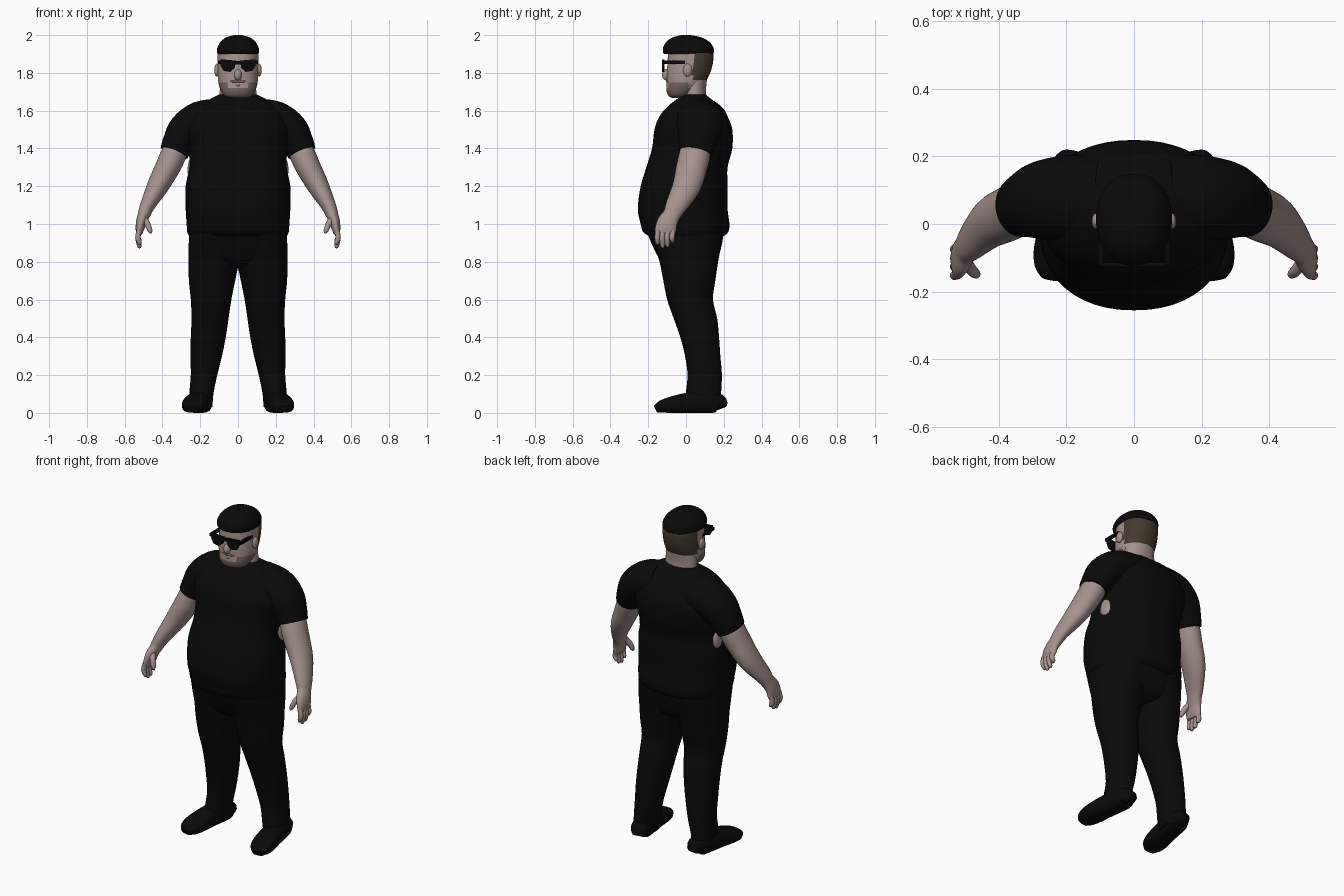
import bpy, bmesh, math
from mathutils import Vector

if "Cube" in bpy.data.objects:
    bpy.data.objects.remove(bpy.data.objects["Cube"])


def material(name, r, g, b):
    m = bpy.data.materials.new(name)
    m.diffuse_color = (r, g, b, 1)
    m.use_nodes = True
    m.node_tree.nodes["Principled BSDF"].inputs["Base Color"].default_value = m.diffuse_color
    return m


BLACK = material("black cloth", .003, .003, .003)
SKIN = material("skin", .38, .285, .27)
BROWN = material("cropped brown hair", .06, .045, .03)
BEARD = material("beard stubble", .18, .13, .122)


def finish(name, bm, mats, rule=None, angle=50):
    """Turn a bmesh into a smooth shaded object, coloured by an optional rule."""
    bmesh.ops.recalc_face_normals(bm, faces=bm.faces)
    if rule:
        for f in bm.faces:
            f.material_index = rule(f.calc_center_median())
    me = bpy.data.meshes.new(name)
    bm.to_mesh(me)
    bm.free()
    for m in mats:
        me.materials.append(m)
    ob = bpy.data.objects.new(name, me)
    bpy.context.collection.objects.link(ob)
    bpy.ops.object.select_all(action='DESELECT')
    ob.select_set(True)
    bpy.context.view_layer.objects.active = ob
    bpy.ops.object.shade_smooth_by_angle(angle=math.radians(angle))
    return ob


def spline(rows, steps):
    """Catmull-Rom interpolation of rows of numbers."""
    out = []
    for i in range(len(rows) - 1):
        p = [rows[max(i - 1, 0)], rows[i], rows[i + 1], rows[min(i + 2, len(rows) - 1)]]
        for k in range(steps):
            t = k / steps
            out.append([.5 * (2 * b + (c - a) * t + (2 * a - 5 * b + 4 * c - d) * t * t
                              + (3 * b - a - 3 * c + d) * t ** 3) for a, b, c, d in zip(*p)])
    return out + [list(rows[-1])]


def loft(name, rows, mats, axis=None, ref=(0, 1, 0), power=2.0, sides=32, steps=4, rule=None):
    """Skin oval rings (x, y, z, half width, half depth); fixed axis or along the path."""
    rows = spline(rows, steps)
    pts = [Vector(r[:3]) for r in rows]
    bm = bmesh.new()
    rings = []
    for i, r in enumerate(rows):
        t = Vector(axis) if axis else (pts[min(i + 1, len(pts) - 1)] - pts[max(i - 1, 0)]).normalized()
        u = t.cross(Vector(ref)).normalized()
        v = t.cross(u)
        ring = []
        for k in range(sides):
            a = 2 * math.pi * k / sides
            c, s = math.cos(a), math.sin(a)
            c = math.copysign(abs(c) ** (2 / power), c)
            s = math.copysign(abs(s) ** (2 / power), s)
            ring.append(bm.verts.new(pts[i] + u * c * r[3] + v * s * r[4]))
        rings.append(ring)
    for a, b in zip(rings, rings[1:]):
        for k in range(sides):
            j = (k + 1) % sides
            bm.faces.new((a[k], a[j], b[j], b[k]))
    bm.faces.new(rings[0])
    bm.faces.new(rings[-1])
    return finish(name, bm, mats, rule)


def stack(rows):
    """(z, x min, x max, y front, y back) -> horizontal rings."""
    return [((a + b) / 2, (f + k) / 2, z, (b - a) / 2, (k - f) / 2) for z, a, b, f, k in rows]


def ball(name, loc, size, mat):
    bm = bmesh.new()
    bmesh.ops.create_uvsphere(bm, u_segments=20, v_segments=12, radius=1)
    for v in bm.verts:
        v.co = Vector([v.co[i] * size[i] + loc[i] for i in range(3)])
    return finish(name, bm, [mat])


def box(name, lo, hi, mat):
    bm = bmesh.new()
    bmesh.ops.create_cube(bm, size=1)
    for v in bm.verts:
        v.co = Vector([(lo[i] + hi[i]) / 2 + v.co[i] * (hi[i] - lo[i]) for i in range(3)])
    return finish(name, bm, [mat], angle=30)


UP = (0, 0, 1)

# Shirt body
shirt = [(.93, .255, -.18, .19), (.955, .268, -.225, .222), (1.0, .272, -.24, .23),
         (1.08, .277, -.255, .22), (1.2, .277, -.24, .22), (1.3, .258, -.21, .22),
         (1.4, .262, -.18, .245), (1.5, .28, -.167, .245), (1.57, .25, -.14, .22),
         (1.62, .21, -.10, .19), (1.66, .15, -.05, .135), (1.685, .102, -.012, .105)]
loft("shirt_body", stack([(z, -w, w, f, b) for z, w, f, b in shirt]), [BLACK],
     axis=UP, power=2.2, sides=48)

# Trouser seat
seat = [(.765, .1, -.08, .11), (.8, .19, -.13, .16), (.87, .25, -.17, .185), (.95, .258, -.205, .2)]
loft("trouser_seat", stack([(z, -w, w, f, b) for z, w, f, b in seat]), [BLACK],
     axis=UP, power=2.3, sides=48)

# Neck
loft("neck", [(0, .05, 1.62, .1, .065), (0, .046, 1.68, .098, .06), (0, .045, 1.73, .095, .062),
              (0, .045, 1.79, .09, .07)], [SKIN], axis=UP)


# Head: cropped hair at the back and sides, stubble along the jaw
def head_colour(c):
    if c.y > .035 and c.z > 1.76 or c.z > 1.9:
        return 1
    if c.y < .015 and c.z < (1.755 if abs(c.x) > .055 else 1.715):
        return 2
    return 0


loft("head", [(0, -.045, 1.667, .045, .03), (0, -.036, 1.68, .074, .058), (0, -.02, 1.71, .093, .084),
              (0, 0, 1.75, .104, .102), (0, .013, 1.8, .108, .115), (0, .022, 1.85, .108, .12),
              (0, .025, 1.9, .108, .12), (0, .02, 1.95, .096, .106), (0, .012, 1.985, .05, .06)],
     [SKIN, BROWN, BEARD], axis=UP, power=2.2, sides=48, rule=head_colour)

# Black hair on top, dipping lower at the forehead
loft("top_hair", [(0, .013, 1.9, .107, .13), (0, .013, 1.912, .112, .135), (0, .012, 1.935, .109, .133),
                  (0, .01, 1.965, .092, .113), (0, .006, 1.988, .062, .075), (0, 0, 2.0, .02, .025)],
     [BLACK], axis=UP, power=2.2, sides=48)

# Face details
ball("nose", (0, -.103, 1.79), (.02, .024, .03), SKIN)
ball("moustache", (0, -.094, 1.755), (.042, .012, .009), BEARD)
ball("lower_lip", (0, -.093, 1.735), (.026, .012, .007), SKIN)
box("glasses_bridge", (-.02, -.125, 1.845), (.02, -.114, 1.862), BLACK)

LENS = [(.01, 1.865), (.094, 1.872), (.092, 1.84), (.078, 1.812), (.042, 1.805), (.018, 1.825)]

for s, side in ((1, "left"), (-1, "right")):
    def flip(rows):
        return [(r[0] * s, *r[1:]) for r in rows]

    # Sunglasses
    bm = bmesh.new()
    face = bm.faces.new([bm.verts.new((s * x, -.126, z)) for x, z in LENS])
    ext = bmesh.ops.extrude_face_region(bm, geom=[face])
    for v in ext["geom"]:
        if isinstance(v, bmesh.types.BMVert):
            v.co.y += .012
    finish(side + "_lens", bm, [BLACK], angle=30)
    xs = sorted((s * .092, s * .106))
    box(side + "_glasses_arm", (xs[0], -.122, 1.848), (xs[1], .01, 1.866), BLACK)

    # Ear
    ball(side + "_ear", (s * .112, .008, 1.815), (.013, .024, .034), SKIN)

    # Skin showing at the side of the shirt
    ball(side + "_side_skin", (s * .245, .05, 1.285), (.022, .04, .065), SKIN)

    # Sleeve
    loft(side + "_sleeve", flip([(.1, .075, 1.565, .1, .125), (.2, .075, 1.545, .104, .128),
                                 (.275, .07, 1.495, .097, .116), (.315, .06, 1.43, .085, .1),
                                 (.338, .05, 1.378, .077, .09)]), [BLACK])

    # Arm down to the palm
    loft(side + "_arm", flip([(.3, .06, 1.45, .06, .075), (.338, .048, 1.375, .068, .082),
                              (.372, .03, 1.3, .066, .082), (.425, .003, 1.2, .057, .075),
                              (.478, -.05, 1.1, .04, .058), (.498, -.075, 1.05, .033, .047),
                              (.512, -.098, 1.01, .028, .054), (.52, -.108, .97, .022, .056),
                              (.522, -.11, .945, .014, .05)]), [SKIN])

    # Fingers and thumb
    for i, tip in enumerate((.89, .873, .878, .9)):
        y = -.148 + i * .026
        loft(f"{side}_finger_{i + 1}", flip([(.522, y, .97, .014, .014), (.53, y - .004, .93, .014, .014),
                                             (.522, y - .002, tip + .012, .012, .012),
                                             (.518, y, tip, .005, .005)]), [SKIN], sides=12)
    loft(side + "_thumb", flip([(.5, -.105, 1.035, .016, .02), (.48, -.135, 1.0, .016, .018),
                                (.466, -.148, .965, .013, .014), (.463, -.15, .95, .005, .006)]),
         [SKIN], sides=12)

    # Trouser leg
    leg = [(.03, .135, .257, .01, .187), (.1, .13, .258, 0, .186), (.2, .11, .25, .008, .19),
           (.3, .085, .252, -.005, .182), (.4, .065, .25, -.03, .175), (.5, .05, .246, -.065, .165),
           (.6, .035, .25, -.1, .143), (.7, .015, .26, -.12, .155), (.8, -.005, .262, -.14, .17),
           (.87, -.01, .262, -.163, .183), (.95, -.01, .258, -.19, .195)]
    loft(side + "_trouser_leg", flip(stack(leg)), [BLACK], axis=UP, power=2.2)

    # Shoe, toes turned outward: (y, height, half width)
    shoe = [(.19, .05, .03), (.172, .1, .052), (.1, .115, .06), (0, .105, .062),
            (-.08, .085, .066), (-.13, .065, .056), (-.158, .04, .032)]
    loft(side + "_shoe", flip([(.187 + (.19 - y) * .16, y, h / 2, w, h / 2) for y, h, w in shoe]),
         [BLACK], ref=UP, power=2.8)
